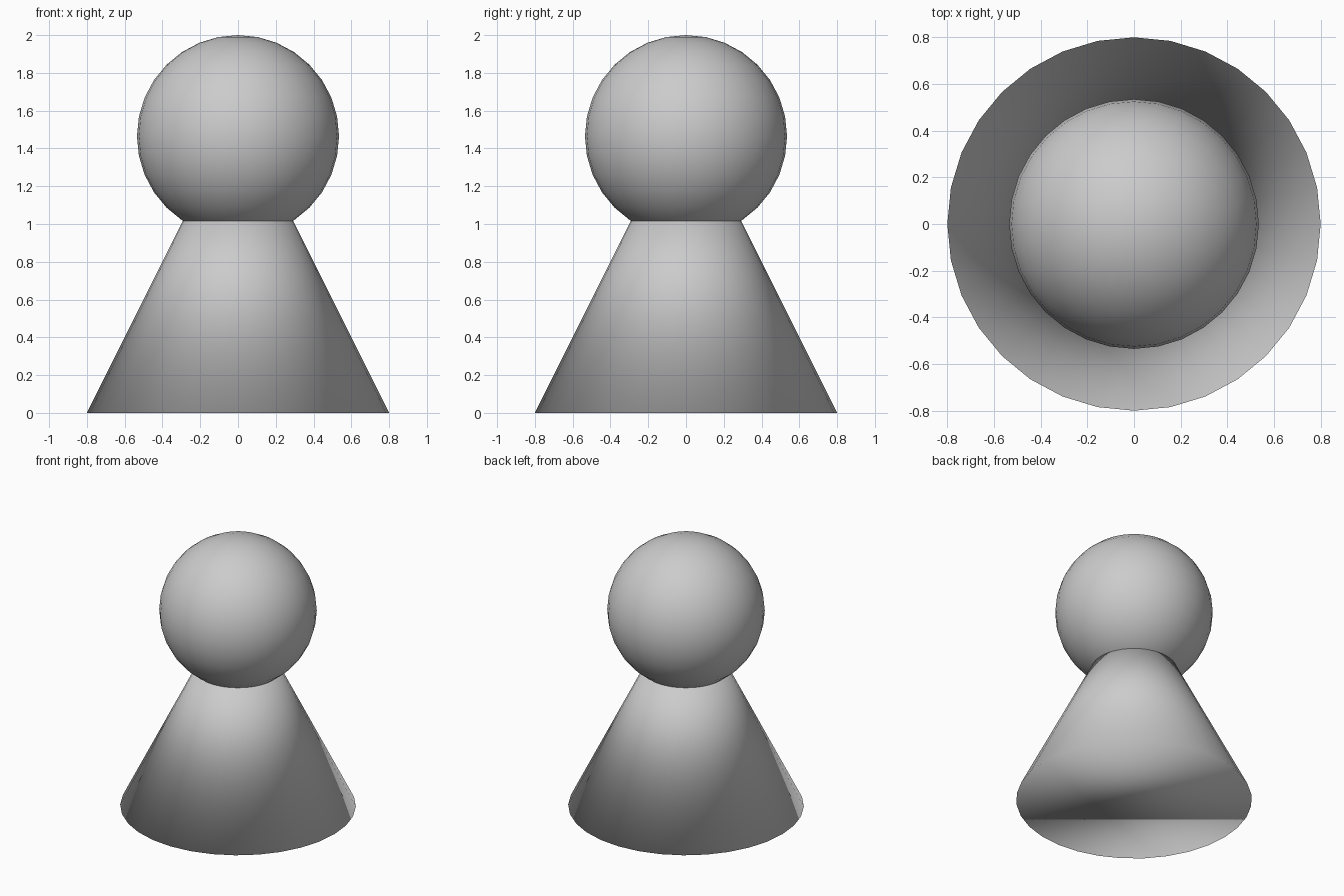
import bpy

if "Cube" in bpy.data.objects:
    bpy.data.objects.remove(bpy.data.objects["Cube"])

# Conical body, smooth shaded throughout, its tip hidden inside the head
bpy.ops.mesh.primitive_cone_add(vertices=32, radius1=0.8, radius2=0, depth=1.6,
                                location=(0, 0, 0.8))
body = bpy.context.object
body.name = "body"
bpy.ops.object.shade_smooth()

# Round head sunk onto the cone
HEAD_RADIUS = 0.535
bpy.ops.mesh.primitive_uv_sphere_add(segments=32, ring_count=16, radius=HEAD_RADIUS,
                                     location=(0, 0, 2 - HEAD_RADIUS))
head = bpy.context.object
head.name = "head"
bpy.ops.object.shade_smooth()
